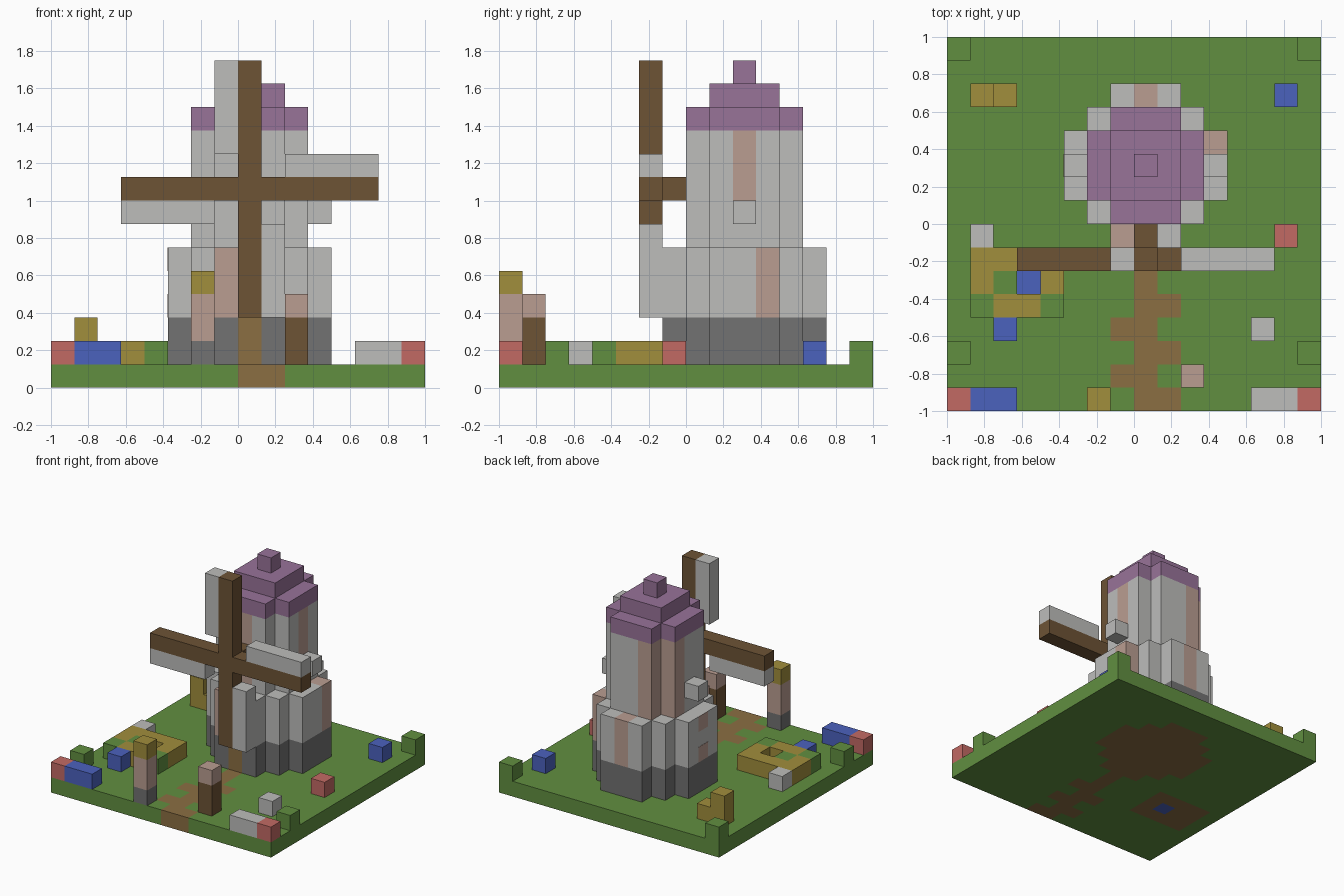
import bpy, bmesh
from mathutils import Vector

if "Cube" in bpy.data.objects:
    bpy.data.objects.remove(bpy.data.objects["Cube"], do_unlink=True)

UNIT = 0.125  # edge of one block; the plot is a square of blocks
COLOURS = {
    "grass": "618F40", "dirt": "8B6E42", "pale_stone": "BDBDBB", "dark_stone": "727272",
    "wood": "6D5335", "purple_roof": "987399", "red": "C26A64", "blue": "4B62BE",
    "ochre": "A18E3C", "pink_brick": "BA9D91",
}


def linear(pair):
    c = int(pair, 16) / 255
    return c / 12.92 if c <= 0.04045 else ((c + 0.055) / 1.055) ** 2.4


MATS = {}
for mat_name, code in COLOURS.items():
    mat = bpy.data.materials.new(mat_name)
    mat.use_nodes = True
    rgba = tuple(linear(code[n:n + 2]) for n in (0, 2, 4)) + (1,)
    mat.diffuse_color = rgba
    mat.node_tree.nodes["Principled BSDF"].inputs["Base Color"].default_value = rgba
    MATS[mat_name] = mat


def block(colour, x, y, z, w=1, d=1, h=1):
    """Cells of a solid box, in block units."""
    return {(x + i, y + j, z + k): colour
            for i in range(w) for j in range(d) for k in range(h)}


def disc(colour, r, z, h):
    """Cells of a round layer about the tower axis."""
    return {(8 + i, 10 + j, z + k): colour
            for i in range(-r, r + 1) for j in range(-r, r + 1) for k in range(h)
            if abs(i) + abs(j) <= r + 1}


def build(name, *groups):
    """Join groups of cells into one mesh, keeping only its outer faces."""
    cells = {}
    for g in groups:
        cells.update(g)
    used = sorted(set(cells.values()))
    bm = bmesh.new()
    for cell, colour in cells.items():
        centre = Vector(cell) + Vector((0.5, 0.5, 0.5))
        for axis in range(3):
            for sign in (-1, 1):
                n = Vector((0, 0, 0))
                n[axis] = sign
                if tuple(int(a + b) for a, b in zip(cell, n)) in cells:
                    continue
                u = Vector((0, 0, 0))
                u[(axis + 1) % 3] = 0.5
                v = n.cross(u)
                mid = centre + n * 0.5
                ring = [mid + u + v, mid - u + v, mid - u - v, mid + u - v]
                ring = [(p - Vector((8, 8, 0))) * UNIT for p in ring]
                face = bm.faces.new([bm.verts.new(p) for p in ring])
                face.material_index = used.index(colour)
    bmesh.ops.remove_doubles(bm, verts=bm.verts, dist=0.001)
    bmesh.ops.recalc_face_normals(bm, faces=bm.faces)
    mesh = bpy.data.meshes.new(name)
    bm.to_mesh(mesh)
    bm.free()
    for c in used:
        mesh.materials.append(MATS[c])
    obj = bpy.data.objects.new(name, mesh)
    bpy.context.collection.objects.link(obj)
    return obj


# Ground slab with winding path, tower footing and pond bed
path = block("dirt", 8, 0, 0, 1, 7)
for y, x in ((0, 9), (1, 7), (2, 9), (3, 7), (4, 9)):
    path.update(block("dirt", x, y, 0))
build("ground", block("grass", 0, 0, 0, 16, 16), path, disc("dirt", 3, 0, 1),
      block("dirt", 1, 4, 0, 4, 3), block("blue", 3, 5, 0))

# Corner markers
for n, (x, y) in enumerate(((0, 15), (15, 15), (0, 2), (15, 2))):
    build(f"corner_marker_{n + 1}", block("grass", x, y, 1))

# Pond rim, with an opening over the water
rim = block("ochre", 1, 4, 1, 4, 3)
del rim[(3, 5, 1)]
build("pond_rim", rim, block("grass", 1, 4, 1), block("grass", 4, 4, 1),
      block("grass", 2, 5, 1))

# Tower: stone foot with door, wide lower storey, slim upper storey
build("tower_foot", disc("dark_stone", 3, 1, 2), block("dirt", 8, 7, 1, 1, 1, 2))
lower_pink = [block("pink_brick", x, y, 3, 1, 1, 3) for x, y in ((7, 7), (8, 13), (11, 11))]
build("tower_lower", disc("pale_stone", 3, 3, 3), *lower_pink)
upper_pink = [block("pink_brick", x, y, 6, 1, 1, 5) for x, y in ((7, 12), (6, 11), (8, 8))]
build("tower_upper", disc("pale_stone", 2, 6, 5), *upper_pink,
      block("pink_brick", 10, 10, 8, 1, 1, 3))

# Thin brick patches on the right wall
for z in (3, 5):
    patch = build(f"wall_patch_{z}", block("pink_brick", 5, 10, z))
    for vert in patch.data.vertices:
        vert.co.x = -0.375 + (0.001 if vert.co.x > -0.3 else -0.002)

# Window sills
for side, x in (("left", 11), ("right", 5)):
    build(f"sill_{side}", block("pale_stone", x, 10, 7))

# Stepped roof
build("roof", disc("purple_roof", 2, 11, 1), block("purple_roof", 7, 9, 12, 3, 3),
      block("purple_roof", 8, 10, 13))

# Sail cross with hub
build("sail_frame", block("wood", 3, 6, 8, 11), block("wood", 8, 6, 3, 1, 1, 11),
      block("wood", 8, 7, 8))
build("sail_top", block("pale_stone", 7, 6, 10, 1, 1, 4))
build("sail_bottom", block("pale_stone", 9, 6, 3, 1, 1, 4))
build("sail_left", block("pale_stone", 10, 6, 9, 4))
build("sail_right", block("pale_stone", 3, 6, 7, 4))

# Lamp posts
build("stone_lamp", block("dark_stone", 6, 0, 1), block("pink_brick", 6, 0, 2, 1, 1, 2),
      block("ochre", 6, 0, 4))
build("wood_post", block("wood", 10, 1, 1, 1, 1, 2), block("pink_brick", 10, 1, 3))

# Straw pile, flowers and stones
build("straw_pile", block("ochre", 1, 13, 1, 2), block("ochre", 1, 13, 2))
build("front_right_flowers", block("red", 0, 0, 1), block("blue", 1, 0, 1, 2))
build("front_left_stones", block("pale_stone", 13, 0, 1, 2), block("red", 15, 0, 1))
for name, colour, x, y in (("back_flower", "blue", 14, 13), ("side_flower", "red", 14, 7),
                           ("path_stone", "pale_stone", 13, 3),
                           ("pond_stone", "pale_stone", 1, 7),
                           ("pond_flower", "blue", 2, 3)):
    build(name, block(colour, x, y, 1))
